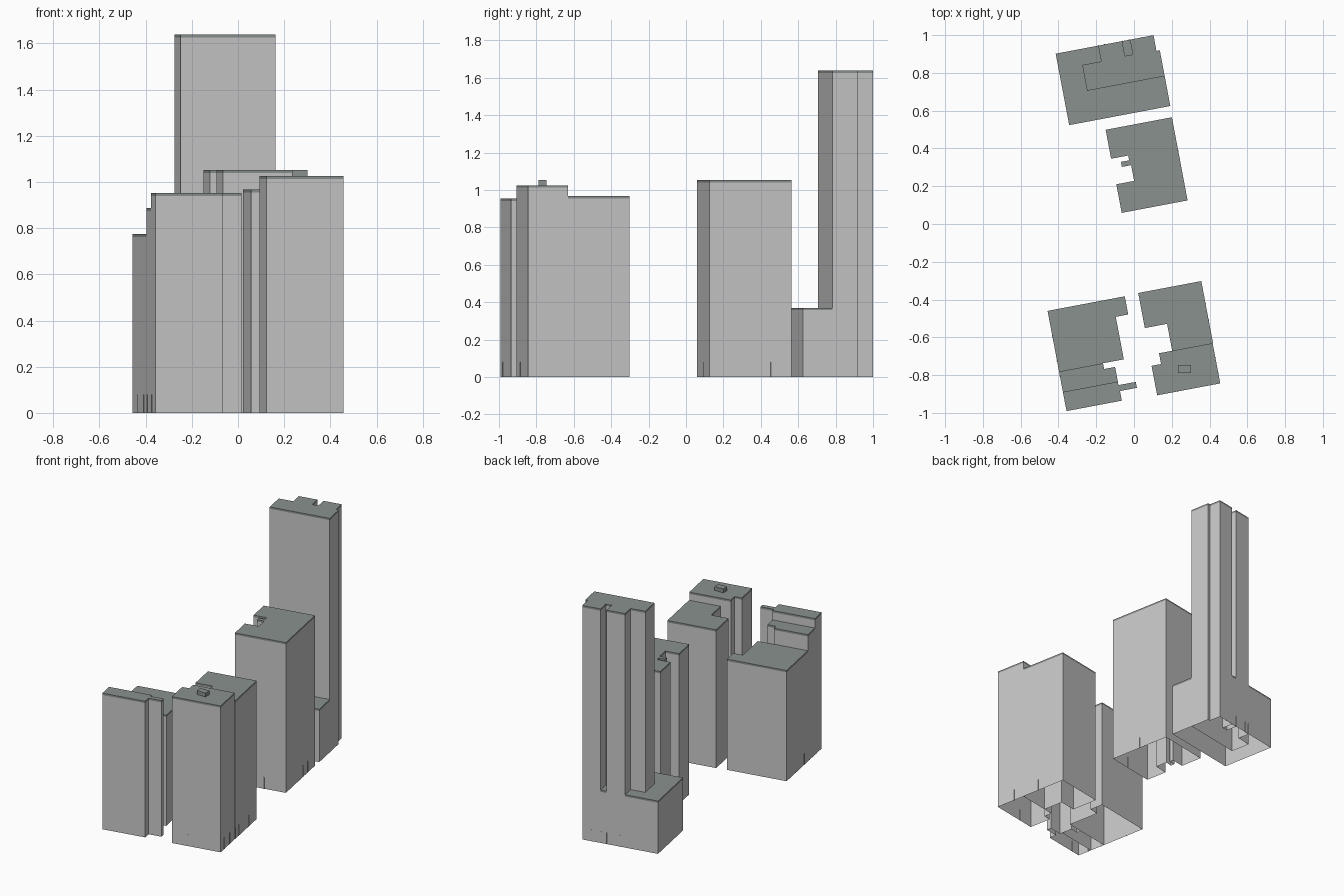
import bpy
import bmesh
import math
from mathutils import Matrix

if "Cube" in bpy.data.objects:
    bpy.data.objects.remove(bpy.data.objects["Cube"], do_unlink=True)

STREET_ANGLE = Matrix.Rotation(math.radians(10.7), 4, "Z")
CAP = 0.013
SHOP_HEIGHT = 0.08


def make_material(name, color):
    mat = bpy.data.materials.new(name)
    mat.use_nodes = True
    mat.diffuse_color = color
    mat.node_tree.nodes["Principled BSDF"].inputs["Base Color"].default_value = color
    return mat


wall_mat = make_material("wall grey", (0.58, 0.58, 0.58, 1))
roof_mat = make_material("roof green grey", (0.255, 0.285, 0.27, 1))


def finish(name, bm, materials, matrix=STREET_ANGLE):
    mesh = bpy.data.meshes.new(name)
    bm.to_mesh(mesh)
    bm.free()
    for mat in materials:
        mesh.materials.append(mat)
    obj = bpy.data.objects.new(name, mesh)
    obj.matrix_world = matrix
    bpy.context.collection.objects.link(obj)


def add_box(bm, center, size):
    place = Matrix.Translation(center) @ Matrix.Diagonal((*size, 1))
    bmesh.ops.create_cube(bm, size=1, matrix=place)


def block(name, height, turns):
    """Right-angled outline: turns alternate u, v; each wall changes one of them."""
    corners = []
    count = len(turns)
    for i in range(count):
        pair = (turns[i], turns[(i + 1) % count])
        corners.append(pair if i % 2 == 0 else pair[::-1])
    bm = bmesh.new()
    rings = [[bm.verts.new((u, v, z)) for u, v in corners]
             for z in (0, height - CAP, height)]
    # Level 0 is the wall, level 1 the roof edge
    for level, (low, high) in enumerate(zip(rings, rings[1:])):
        for i in range(count):
            j = (i + 1) % count
            face = bm.faces.new((low[i], low[j], high[j], high[i]))
            face.material_index = level
    roof = bm.faces.new(rings[-1])
    roof.material_index = 1
    bmesh.ops.recalc_face_normals(bm, faces=bm.faces)
    if roof.normal.z < 0:
        bmesh.ops.reverse_faces(bm, faces=bm.faces)
    finish(name, bm, (wall_mat, roof_mat))


def shop_dividers(name, start, end, fractions):
    """Thin upright strips along one ground-floor wall."""
    bm = bmesh.new()
    for t in fractions:
        u, v = (a + (b - a) * t for a, b in zip(start, end))
        add_box(bm, (u, v, SHOP_HEIGHT / 2), (0.004, 0.004, SHOP_HEIGHT))
    finish(name, bm, (wall_mat,))


# Rear tower with its low podium
block("rear_podium", 0.37,
      [-0.24, 0.578, 0.305, 0.739, -0.113, 0.878, -0.011, 0.963])
block("rear_tower", 1.638,
      [-0.113, 0.739, 0.305, 0.878, 0.287, 0.963, 0.16, 0.883,
       0.118, 0.963, -0.011, 0.878])
block("rear_tower_notch_base", 0.37, [0.118, 0.883, 0.16, 0.963])

# Middle block with a stepped light well
block("middle_block", 1.052,
      [-0.053, 0.07, 0.302, 0.518, -0.055, 0.362, 0.037, 0.336,
       0.043, 0.336, -0.007, 0.309, 0.043, 0.224])

# Front block on the -x side, three roof levels
block("west_block_low", 0.775,
      [-0.535, -0.694, -0.186, -0.465, -0.119, -0.367])
block("west_block_mid", 0.887,
      [-0.535, -0.804, -0.239, -0.725, -0.298, -0.694])
block("west_block_high", 0.953,
      [-0.535, -0.907, -0.237, -0.855, -0.146, -0.823, -0.239, -0.804])

# Front block on the +x side, two roof levels and a roof box
block("east_block_low", 0.968,
      [0.074, -0.697, 0.294, -0.363, -0.046, -0.552])
block("east_block_high", 1.025,
      [-0.048, -0.914, 0.292, -0.697, 0.003, -0.755])
box_mesh = bmesh.new()
add_box(box_mesh, (0.267, -0.767, 1.035), (0.068, 0.043, 0.034))
finish("roof_box", box_mesh, (roof_mat,), Matrix.Identity(4))

# Ground-floor shop fronts
shop_dividers("west_side_dividers", (-0.535, -0.907), (-0.535, -0.367),
              (0.15, 0.35, 0.5, 0.75))
shop_dividers("west_front_dividers", (-0.535, -0.907), (-0.237, -0.907), (0.22,))
shop_dividers("east_side_dividers", (0.293, -0.914), (0.293, -0.363),
              (0.1, 0.25, 0.4, 0.5, 0.62, 0.78))
shop_dividers("east_front_dividers", (-0.048, -0.914), (0.292, -0.914), (0.33,))
shop_dividers("middle_front_dividers", (-0.053, 0.07), (0.302, 0.07), (0.57,))
shop_dividers("middle_side_dividers", (0.302, 0.07), (0.302, 0.518), (0.5, 0.6, 0.75))
shop_dividers("rear_dividers", (0.287, 0.963), (-0.24, 0.963),
              (0.12, 0.25, 0.32, 0.5, 0.56))
